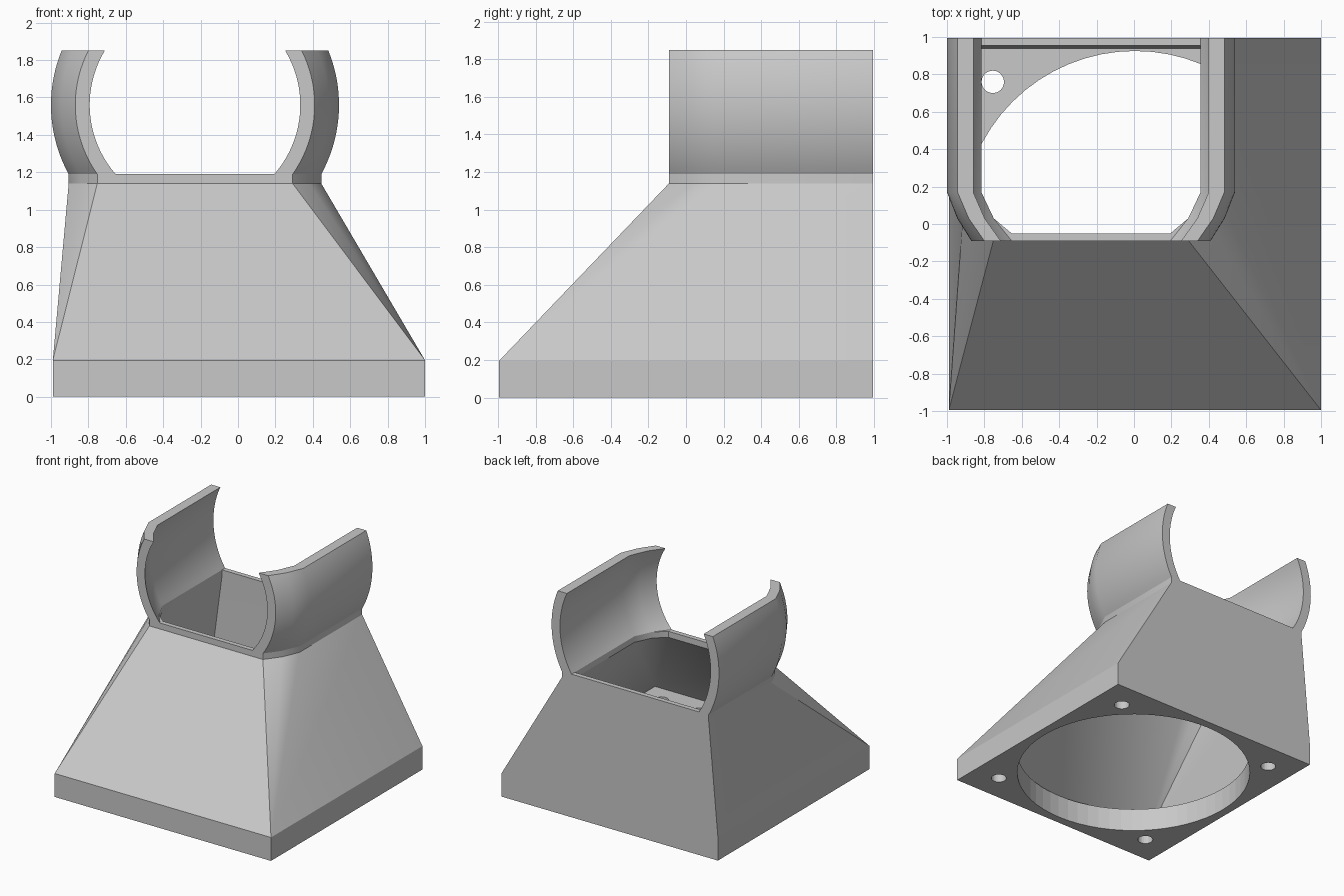
import bpy, bmesh, math

cube = bpy.data.objects.get("Cube")
if cube:
    bpy.data.objects.remove(cube, do_unlink=True)

grey = bpy.data.materials.new("light_grey")
grey.use_nodes = True
colour = (0.58, 0.58, 0.58, 1)
grey.diffuse_color = colour
grey.node_tree.nodes["Principled BSDF"].inputs["Base Color"].default_value = colour

# Main dimensions
EDGE, PLATE_TOP, NECK_LOW, NECK_TOP, CLIP_TOP = 0.995, 0.195, 1.14, 1.19, 1.85
MID, AXIS_Z, WALL = -0.23, 1.56, 0.077      # clip axis and wall thickness
BASE_X = 0.005
STATIONS = [(EDGE, 0.77), (0.17, 0.77), (0.03, 0.715), (-0.09, 0.64)]   # y, outer radius


def make_object(name, bm, smooth=False):
    bmesh.ops.remove_doubles(bm, verts=bm.verts, dist=0.0005)
    bmesh.ops.recalc_face_normals(bm, faces=bm.faces)
    mesh = bpy.data.meshes.new(name)
    bm.to_mesh(mesh)
    bm.free()
    obj = bpy.data.objects.new(name, mesh)
    bpy.context.collection.objects.link(obj)
    mesh.materials.append(grey)
    if smooth:
        bpy.ops.object.select_all(action="DESELECT")
        obj.select_set(True)
        bpy.context.view_layer.objects.active = obj
        bpy.ops.object.shade_smooth_by_angle(angle=math.radians(30))
    return obj


def loft(bm, rings, closed=False):
    """Bridge point rings with quads; cap the ends unless the loft closes."""
    loops = [[bm.verts.new(p) for p in ring] for ring in rings]
    pairs = list(zip(loops, loops[1:]))
    if closed:
        pairs.append((loops[-1], loops[0]))
    for a, b in pairs:
        for i in range(len(a)):
            j = (i + 1) % len(a)
            bm.faces.new((a[i], a[j], b[j], b[i]))
    if not closed:
        bm.faces.new(loops[0])
        bm.faces.new(loops[-1])


def drill(target, name, x, y, radius, segments):
    bm = bmesh.new()
    bmesh.ops.create_cone(bm, cap_ends=True, segments=segments,
                          radius1=radius, radius2=radius, depth=1)
    bmesh.ops.translate(bm, verts=bm.verts, vec=(x, y, 0))
    cutter = make_object(name, bm)
    cutter.hide_render = True
    cutter.hide_viewport = True
    mod = target.modifiers.new(name, "BOOLEAN")
    mod.operation, mod.solver, mod.object = "DIFFERENCE", "EXACT", cutter


# Square mounting plate with a fan opening and four screw holes
bm = bmesh.new()
bmesh.ops.create_cube(bm, size=1)
bmesh.ops.scale(bm, verts=bm.verts, vec=(2 * EDGE, 2 * EDGE, PLATE_TOP))
bmesh.ops.translate(bm, verts=bm.verts, vec=(BASE_X, 0, PLATE_TOP / 2))
plate = make_object("mounting_plate", bm)
drill(plate, "fan_opening_cutter", BASE_X, 0, 0.925, 64)
for sx in (-1, 1):
    for sy in (-1, 1):
        drill(plate, "screw_hole_cutter", BASE_X + sx * 0.76, sy * 0.76, 0.06, 24)
bpy.context.view_layer.objects.active = plate
plate.select_set(True)
bpy.ops.object.shade_smooth_by_angle(angle=math.radians(30))


# Tapered duct: outer skin up, over the rim, inner skin down
def neck_ring(z, thick, inset):
    half = [(math.sqrt((r - thick) ** 2 - (AXIS_Z - NECK_TOP) ** 2),
             max(-0.09 + inset, min(y, EDGE - inset))) for y, r in STATIONS]
    return ([(MID - w, y, z) for w, y in half] +
            [(MID + w, y, z) for w, y in reversed(half)])


def foot_ring(inset):
    e = EDGE - inset
    left = [(-e, e)] + [(-e, -e)] * 3
    return ([(BASE_X + x, y, PLATE_TOP) for x, y in left] +
            [(BASE_X - x, y, PLATE_TOP) for x, y in reversed(left)])


bm = bmesh.new()
rings = [foot_ring(0), neck_ring(NECK_LOW, 0, 0), neck_ring(NECK_TOP, 0, 0),
         neck_ring(NECK_TOP, WALL, 0.04), neck_ring(NECK_LOW, WALL, 0.04),
         foot_ring(0.06)]
loft(bm, rings, closed=True)
make_object("tapered_duct", bm, smooth=True)


# Two curved clip arms that narrow toward the front
def arc(side, y, r, steps=20):
    a0 = math.asin((NECK_TOP - AXIS_Z) / r)
    a1 = math.asin((CLIP_TOP - AXIS_Z) / r)
    angles = [a0 + (a1 - a0) * i / steps for i in range(steps + 1)]
    return [(MID + side * r * math.cos(a), y, AXIS_Z + r * math.sin(a)) for a in angles]


for name, side in (("left_clip_arm", 1), ("right_clip_arm", -1)):
    bm = bmesh.new()
    loft(bm, [arc(side, y, r) + arc(side, y, r - WALL)[::-1] for y, r in STATIONS])
    make_object(name, bm, smooth=True)
